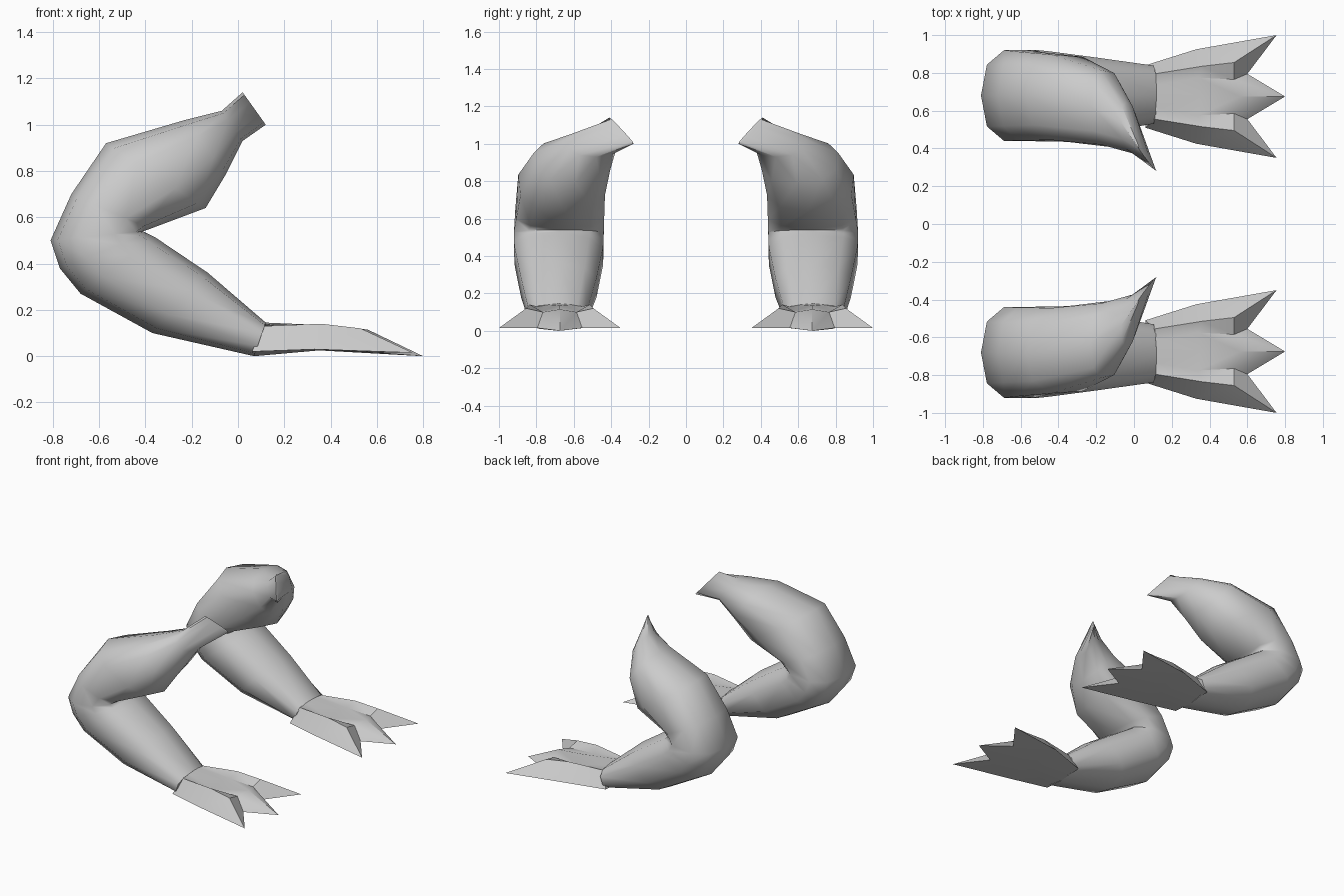
import bpy, bmesh, math
from mathutils import Vector

if "Cube" in bpy.data.objects:
    bpy.data.objects.remove(bpy.data.objects["Cube"])

SIDES = 10


def spow(v, p):
    return math.copysign(abs(v) ** p, v)


def finish(name, bm, angle):
    bmesh.ops.recalc_face_normals(bm, faces=bm.faces[:])
    me = bpy.data.meshes.new(name)
    bm.to_mesh(me)
    bm.free()
    ob = bpy.data.objects.new(name, me)
    bpy.context.collection.objects.link(ob)
    bpy.ops.object.select_all(action='DESELECT')
    ob.select_set(True)
    bpy.context.view_layer.objects.active = ob
    bpy.ops.object.shade_smooth_by_angle(angle=math.radians(angle))
    mir = ob.modifiers.new("mirror", 'MIRROR')
    mir.use_axis = (False, True, False)
    mir.use_mirror_merge = False
    return ob


# Bent legs: each ring is an outer point, an inner point and a half width
RINGS = [
    ((0.02, 0.41, 1.14), (0.12, 0.28, 1.00), 0.008),
    ((-0.07, 0.54, 1.06), (0.02, 0.48, 0.93), 0.13),
    ((-0.23, 0.63, 1.02), (-0.05, 0.59, 0.79), 0.205),
    ((-0.57, 0.68, 0.92), (-0.14, 0.65, 0.64), 0.235),
    ((-0.72, 0.68, 0.70), (-0.38, 0.67, 0.55), 0.245),
    ((-0.81, 0.68, 0.50), (-0.41, 0.68, 0.54), 0.25),
    ((-0.77, 0.68, 0.38), (-0.39, 0.68, 0.53), 0.25),
    ((-0.68, 0.68, 0.27), (-0.36, 0.68, 0.515), 0.245),
    ((-0.37, 0.68, 0.10), (-0.13, 0.68, 0.36), 0.21),
    ((0.07, 0.685, 0.00), (0.12, 0.685, 0.145), 0.16),
]
bm = bmesh.new()
rings = []
for out, inn, hw in RINGS:
    out, inn = Vector(out), Vector(inn)
    c, half = (out + inn) / 2, (out - inn) / 2
    ring = []
    for i in range(SIDES):
        a = 2 * math.pi * i / SIDES
        ring.append(bm.verts.new(c + half * spow(math.cos(a), 0.8)
                                 + Vector((0, hw * spow(math.sin(a), 0.8), 0))))
    rings.append(ring)
for r, s in zip(rings, rings[1:]):
    for i in range(SIDES):
        j = (i + 1) % SIDES
        bm.faces.new((r[i], r[j], s[j], s[i]))
bm.faces.new(rings[0])
bm.faces.new(rings[-1])
finish("legs", bm, 50)

# Three-toed feet: half of the foot is described, offset from its centre line
FOOT_Y = 0.675
bm = bmesh.new()
HALF = {  # x, offset, z
    "edge0": (0.06, 0.165, 0.02), "ridge0": (0.11, 0.12, 0.13),
    "valley0": (0.115, 0.06, 0.14), "mid0": (0.12, 0, 0.145),
    "edge1": (0.33, 0.25, 0.03), "ridge1": (0.36, 0.16, 0.14),
    "valley1": (0.34, 0.10, 0.105), "mid1": (0.35, 0, 0.135),
    "ridge2": (0.53, 0.18, 0.12), "valley2": (0.53, 0.09, 0.10),
    "mid2": (0.56, 0, 0.115), "notch": (0.60, 0.12, 0.015),
    "tip": (0.755, 0.325, 0.015), "midtip": (0.80, 0, 0.0),
    "base0": (0.07, 0, 0.0), "base1": (0.35, 0, 0.025),
}
FACES = [
    "edge0 ridge0 ridge1 edge1", "ridge0 valley0 valley1 ridge1",
    "valley0 mid0 mid1 valley1", "edge1 ridge1 ridge2 tip",
    "ridge1 valley1 valley2 ridge2", "valley1 mid1 mid2 valley2",
    "ridge2 valley2 notch tip", "valley2 mid2 midtip notch",
    "edge0 edge1 base1 base0", "edge1 tip notch base1",
    "base1 notch midtip", "edge0 base0 mid0 valley0 ridge0",
]
for side in (1, -1):
    v = {k: bm.verts.new((x, FOOT_Y + side * d, z)) for k, (x, d, z) in HALF.items()}
    for f in FACES:
        bm.faces.new([v[k] for k in f.split()])
bmesh.ops.remove_doubles(bm, verts=bm.verts[:], dist=0.0001)
# drop the hidden rear wall halves' shared seam by joining symmetric verts only
finish("feet", bm, 30)
